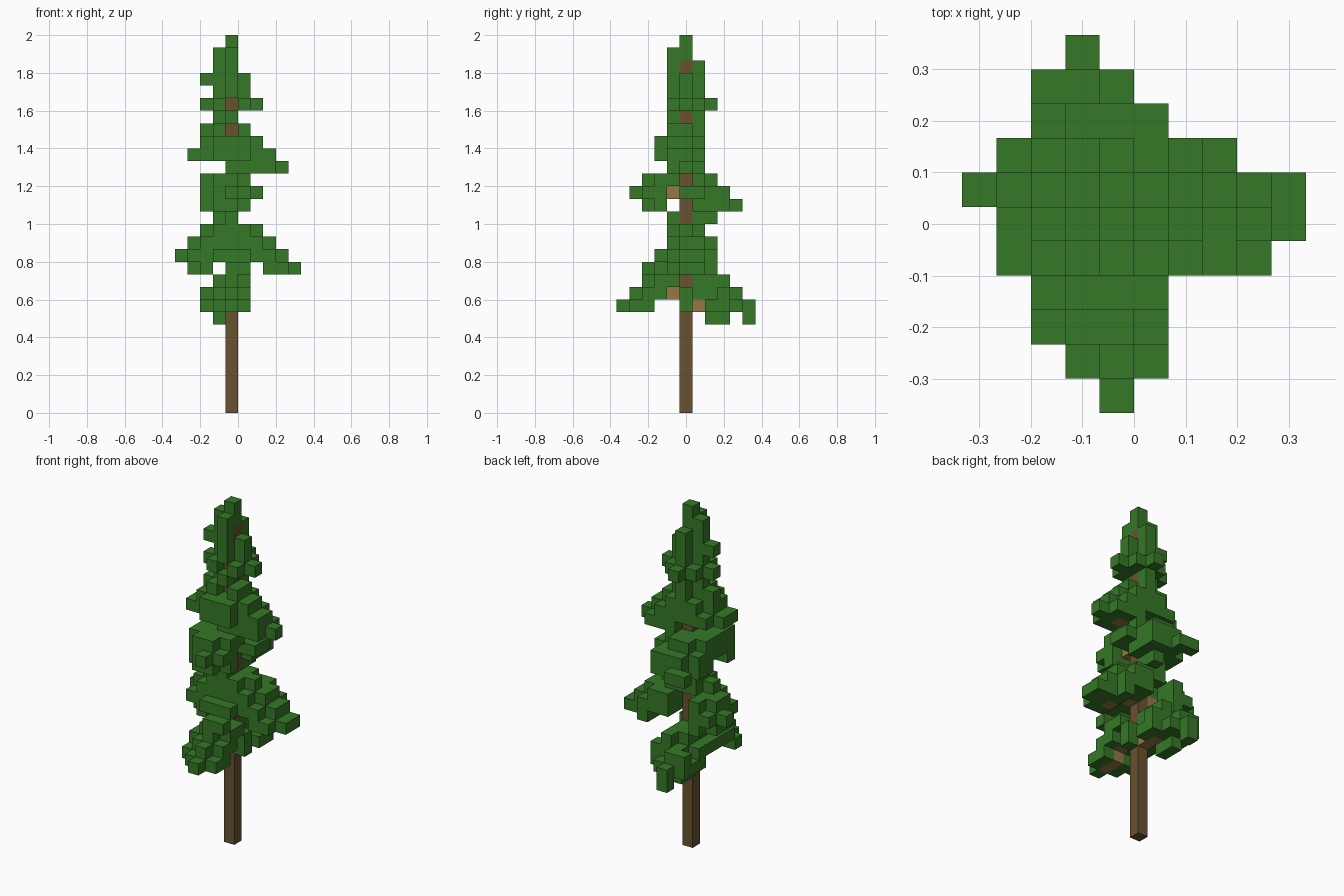
import bpy
import bmesh
from mathutils import Vector

cube = bpy.data.objects.get("Cube")
if cube:
    bpy.data.objects.remove(cube)

UNIT = 2 / 30  # edge of one block


def material(name, colour):
    mat = bpy.data.materials.new(name)
    mat.use_nodes = True
    mat.diffuse_color = (*colour, 1)
    shader = next(n for n in mat.node_tree.nodes if n.type == 'BSDF_PRINCIPLED')
    shader.inputs["Base Color"].default_value = (*colour, 1)
    return mat


leaf_green = material("leaf green", (0.036, 0.19, 0.02))
bark_brown = material("bark brown", (0.14, 0.085, 0.03))
branch_tan = material("branch tan", (0.3, 0.185, 0.06))


def bough(dx, dy, length, height):
    """Wooden blocks running out from the trunk, dropping every second block."""
    return {(dx * s, dy * s, height - (s - 1) // 2) for s in range(1, length + 1)}


def layer(height, left, right, front, back):
    """Leaf blocks inside an oval with its own reach on each side of the trunk."""
    cells = set()
    for i in range(-5, 6):
        for j in range(-5, 6):
            # Long tips sway to one side
            u = i + 1 if j > 3 else i
            v = j - 1 if i < -3 else j
            reach_x = (left if u < 0 else right) + 0.5
            reach_y = (front if v < 0 else back) + 0.5
            if (u / reach_x) ** 2 + (v / reach_y) ** 2 <= 1:
                cells.add((i, j, height))
    return cells


def tier(base, *reaches):
    """Layers stacked upwards from a base height."""
    return set().union(*(layer(base + n, *reach) for n, reach in enumerate(reaches)))


# Trunk, with blocks counted from it
trunk = {(0, 0, k) for k in range(28)}

# Wooden branches inside the foliage
branches = {
    "lower_front_branch": bough(0, -1, 4, 9),
    "lower_back_branch": bough(0, 1, 2, 8),
    "lower_left_branch": bough(1, 0, 3, 12),
    "lower_right_branch": bough(-1, 0, 2, 12),
    "middle_front_branch": bough(0, -1, 2, 17),
    "middle_back_branch": bough(0, 1, 2, 16),
    "upper_left_branch": bough(1, 0, 2, 19),
    "upper_right_branch": bough(-1, 0, 2, 20),
}

# Foliage tiers, alternately spreading front to back and side to side
foliage = {
    "lowest_foliage": tier(8, (2, 1, 4.9, 4.9), (2, 1, 3.8, 4), (1, 1, 3, 3)),
    "lower_foliage": tier(11, (3, 5, 1, 2), (3.6, 4, 1.6, 2.45), (3, 3, 1, 2),
                          (2, 2, 1, 1), (.9, 0, .9, 2)),
    "middle_foliage": tier(16, (2, 1, 3, 4), (2, 1.6, 3.8, 3), (2, 1, 3, 2)),
    "upper_foliage": tier(19, (0, 4, 1, 1), (3, 3, 1.6, 1), (2, 2, 2, 1), (2, .9, 1, .55)),
    "top_foliage": tier(23, (.9, 0, .9, .9), (1.6, 1.6, 1, 1.6), (.9, .9, .9, .9),
                        (2, .9, .55, .55), (.9, 0, .9, .9), (.9, 0, .9, 0), (0, 0, 0, 0)),
}


def is_open(cell):
    """Gaps in the foliage that leave wood in sight."""
    i, j, k = cell
    under_boughs = ((k == 8 and -3 < j < 2 and (i, j) != (1, 0))
                    or (k == 11 and -2 < i < 3) or (k == 16 and -2 < j < 1))
    bare_side = i > 0 and ((j == 0 and k in (10, 18)) or (j == -1 and k in (9, 17)))
    bare_front = i == 0 and j < 0 and k in (22, 24)
    bare_back = j > 0 and ((k in (9, 10) and i > 0 and j < 3)
                           or (k in (12, 13, 19) and -2 < i < 1))
    return under_boughs or bare_side or bare_front or bare_back


foliage = {name: {c for c in cells if not is_open(c)} for name, cells in foliage.items()}

# Loose leaves: a few hang below the back, a tuft climbs the front
foliage["hanging_leaves"] = {(-1, j, 7) for j in (2, 3, 5)}
foliage["front_tuft"] = {(i, j, 11) for i in (0, 1) for j in (-3, -2) if i + j < -1}

# Wood takes precedence over leaves where they share a block
wood = trunk.union(*branches.values())
solid = wood.union(*foliage.values())


def build(name, cells, mat):
    """Skin a set of blocks with only its exposed faces."""
    bm = bmesh.new()
    for cell in sorted(cells):
        centre = Vector((cell[0] - 0.5, cell[1], cell[2] + 0.5)) * UNIT
        for axis in range(3):
            for sign in (-1, 1):
                step = [0, 0, 0]
                step[axis] = sign
                if tuple(c + s for c, s in zip(cell, step)) in solid:
                    continue
                out = Vector(step)
                u = Vector([float(n == (axis + 1) % 3) for n in range(3)])
                v = out.cross(u)
                corners = (-u - v, u - v, u + v, v - u)
                bm.faces.new([bm.verts.new(centre + (out + c) * UNIT / 2) for c in corners])
    # Weld the blocks and join flat areas
    bmesh.ops.remove_doubles(bm, verts=bm.verts, dist=UNIT / 100)
    bmesh.ops.dissolve_limit(bm, angle_limit=0.01, verts=bm.verts, edges=bm.edges)
    mesh = bpy.data.meshes.new(name)
    bm.to_mesh(mesh)
    bm.free()
    mesh.materials.append(mat)
    bpy.context.collection.objects.link(bpy.data.objects.new(name, mesh))


build("trunk", trunk, bark_brown)
for name, cells in branches.items():
    build(name, cells, branch_tan)
for name, cells in foliage.items():
    build(name, cells - wood, leaf_green)
